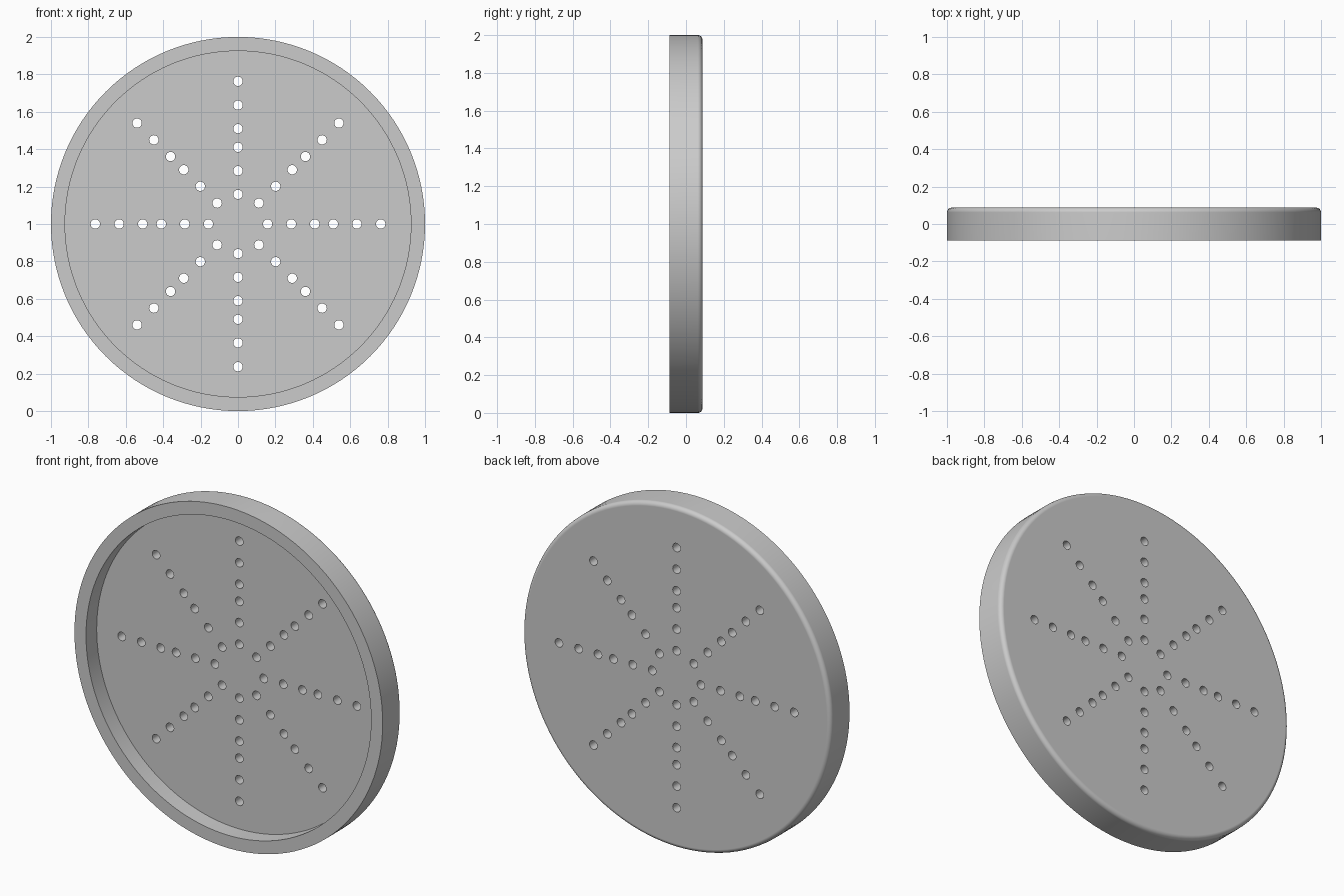
import bpy
import bmesh
from math import pi, sin, cos
from mathutils import Matrix, Vector

cube = bpy.data.objects.get("Cube")
if cube:
    bpy.data.objects.remove(cube, do_unlink=True)

SIDES = 128
FRONT, BACK, FLOOR = -0.0875, 0.0875, 0.0115
RADIUS, RIM_INNER, FILLET = 1.0, 0.925, 0.025
HOLE_RADIUS = 0.025
HOLE_RINGS = (0.158, 0.285, 0.41, 0.51, 0.636, 0.763)
CENTRE = Vector((0, 0, 1))

grey = bpy.data.materials.new("plain grey")
grey.use_nodes = True
colour = (0.6, 0.6, 0.6, 1)
grey.diffuse_color = colour
grey.node_tree.nodes["Principled BSDF"].inputs["Base Color"].default_value = colour


def make_object(name, bm):
    bmesh.ops.recalc_face_normals(bm, faces=bm.faces)
    mesh = bpy.data.meshes.new(name)
    bm.to_mesh(mesh)
    bm.free()
    obj = bpy.data.objects.new(name, mesh)
    bpy.context.collection.objects.link(obj)
    mesh.materials.append(grey)
    return obj


# Dished disc: a (radius, y) profile with a rounded back edge, turned about y
profile = [(RIM_INNER, FLOOR), (RIM_INNER, FRONT), (RADIUS, FRONT)]
for i in range(7):
    a = i / 6 * pi / 2
    profile.append((RADIUS - FILLET + FILLET * cos(a), BACK - FILLET + FILLET * sin(a)))

bm = bmesh.new()
rings = []
for r, y in profile:
    rings.append([bm.verts.new(CENTRE + Vector((r * cos(t), y, r * sin(t))))
                  for t in (2 * pi * k / SIDES for k in range(SIDES))])
for a, b in zip(rings, rings[1:]):
    for k in range(SIDES):
        n = (k + 1) % SIDES
        bm.faces.new((a[k], a[n], b[n], b[k]))
bm.faces.new(rings[0])
bm.faces.new(rings[-1])
disc = make_object("perforated_disc", bm)

# Drill pins along eight spokes
bm = bmesh.new()
for spoke in range(8):
    t = spoke * pi / 4
    for r in HOLE_RINGS:
        place = Matrix.Translation(CENTRE + Vector((r * cos(t), 0.05, r * sin(t))))
        bmesh.ops.create_cone(bm, cap_ends=True, segments=24, radius1=HOLE_RADIUS,
                              radius2=HOLE_RADIUS, depth=0.2,
                              matrix=place @ Matrix.Rotation(pi / 2, 4, 'X'))
pins = make_object("hole_cutter", bm)
pins.hide_render = True

# Cut the holes, then discard the pins
bpy.ops.object.select_all(action='DESELECT')
disc.select_set(True)
bpy.context.view_layer.objects.active = disc
cut = disc.modifiers.new("holes", 'BOOLEAN')
cut.operation = 'DIFFERENCE'
cut.solver = 'EXACT'
cut.object = pins
bpy.ops.object.modifier_apply(modifier=cut.name)
bpy.data.objects.remove(pins, do_unlink=True)

# Smooth round surfaces, with flat faces kept flat
bpy.ops.object.shade_smooth_by_angle(angle=pi / 6)
weighted = disc.modifiers.new("flat_faces", 'WEIGHTED_NORMAL')
weighted.keep_sharp = True
